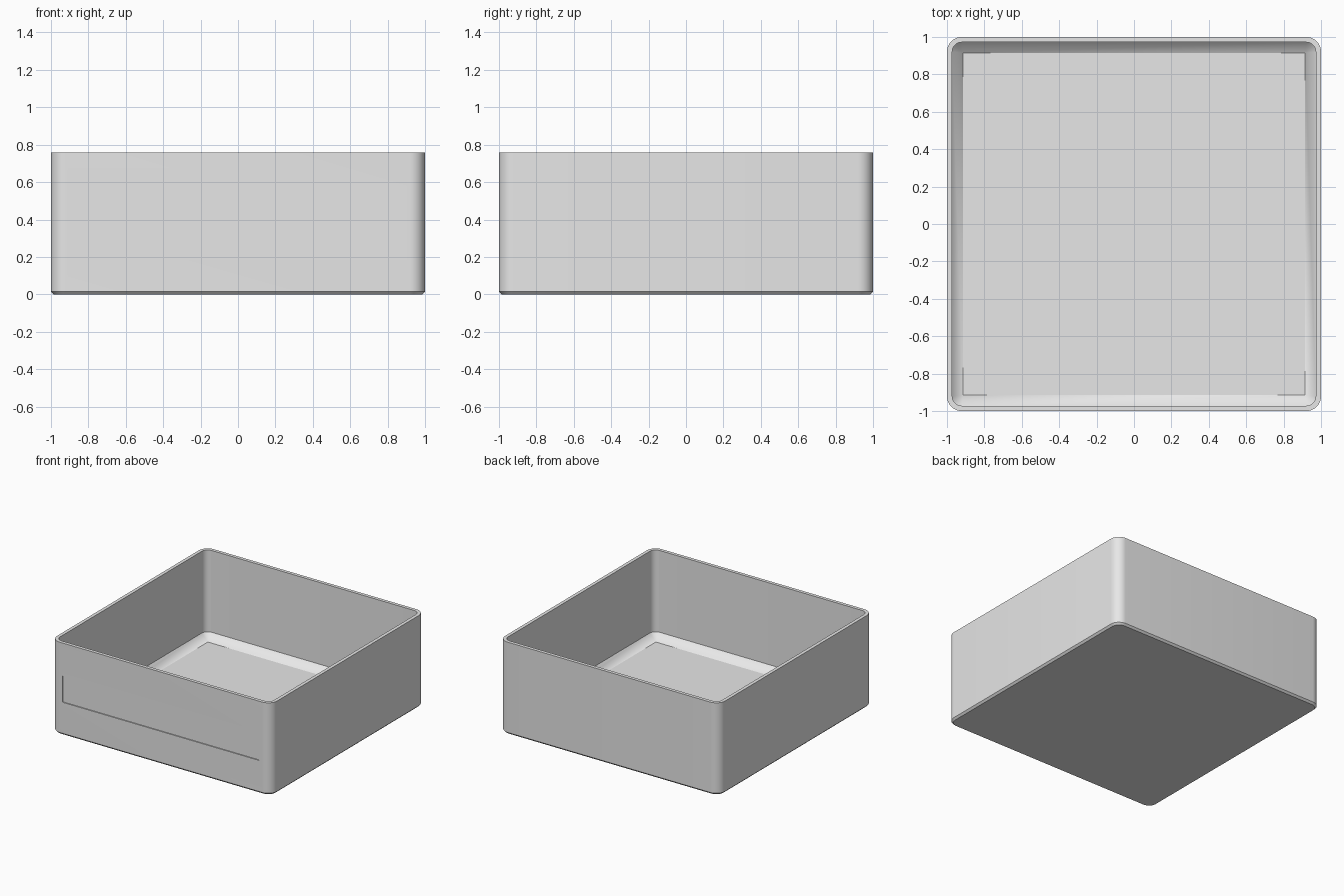
import bpy
import bmesh
from math import cos, sin, pi

if "Cube" in bpy.data.objects:
    bpy.data.objects.remove(bpy.data.objects["Cube"], do_unlink=True)

HEIGHT = 0.757
CORNER_STEPS = 10

grey = bpy.data.materials.new("light_grey")
grey.use_nodes = True
grey.diffuse_color = (0.8, 0.8, 0.8, 1)
grey.node_tree.nodes["Principled BSDF"].inputs["Base Color"].default_value = (0.8, 0.8, 0.8, 1)


def make_object(name, bm):
    bmesh.ops.recalc_face_normals(bm, faces=bm.faces)
    mesh = bpy.data.meshes.new(name)
    bm.to_mesh(mesh)
    bm.free()
    mesh.materials.append(grey)
    obj = bpy.data.objects.new(name, mesh)
    bpy.context.collection.objects.link(obj)
    return obj


def rounded_square(bm, half, radius, z):
    """Ring of vertices around a square with rounded corners."""
    ring = []
    for corner in range(4):
        middle = pi / 4 + corner * pi / 2
        cx = (half - radius) * (1 if cos(middle) > 0 else -1)
        cy = (half - radius) * (1 if sin(middle) > 0 else -1)
        for i in range(CORNER_STEPS + 1):
            a = corner * pi / 2 + i * pi / 2 / CORNER_STEPS
            ring.append(bm.verts.new((cx + radius * cos(a), cy + radius * sin(a), z)))
    return ring


# Open bin: underside, outer chamfer, wall, rim, inner wall, inner chamfer, floor
bm = bmesh.new()
sections = [
    (0.985, 0.065, 0),
    (1, 0.08, 0.015),
    (1, 0.08, HEIGHT),
    (0.972, 0.052, HEIGHT),
    (0.972, 0.052, 0.085),
    (0.915, 0, 0.028),
]
rings = [rounded_square(bm, *s) for s in sections]
for low, high in zip(rings, rings[1:]):
    for i in range(len(low)):
        j = (i + 1) % len(low)
        bm.faces.new((low[i], low[j], high[j], high[i]))
bm.faces.new(rings[0])
bm.faces.new(rings[-1])
bmesh.ops.remove_doubles(bm, verts=bm.verts, dist=0.0001)
storage_bin = make_object("storage_bin", bm)

# Shallow label recess in the front wall
bm = bmesh.new()
bmesh.ops.create_cube(bm, size=1)
for v in bm.verts:
    v.co = (v.co.x * 1.79, -1 + v.co.y * 0.016, 0.38 + v.co.z * 0.22)
depth_edges = [e for e in bm.edges if abs(e.verts[0].co.y - e.verts[1].co.y) > 0.01]
bmesh.ops.bevel(bm, geom=depth_edges, offset=0.006, segments=3, profile=0.5, affect="EDGES")
cutter = make_object("label_recess_cutter", bm)
cutter.hide_render = True

cut = storage_bin.modifiers.new("label_recess", "BOOLEAN")
cut.operation = "DIFFERENCE"
cut.solver = "EXACT"
cut.object = cutter

bpy.ops.object.select_all(action="DESELECT")
storage_bin.select_set(True)
bpy.context.view_layer.objects.active = storage_bin
bpy.ops.object.modifier_apply(modifier=cut.name)
bpy.data.objects.remove(cutter, do_unlink=True)
bpy.ops.object.shade_smooth_by_angle(angle=pi / 6)
